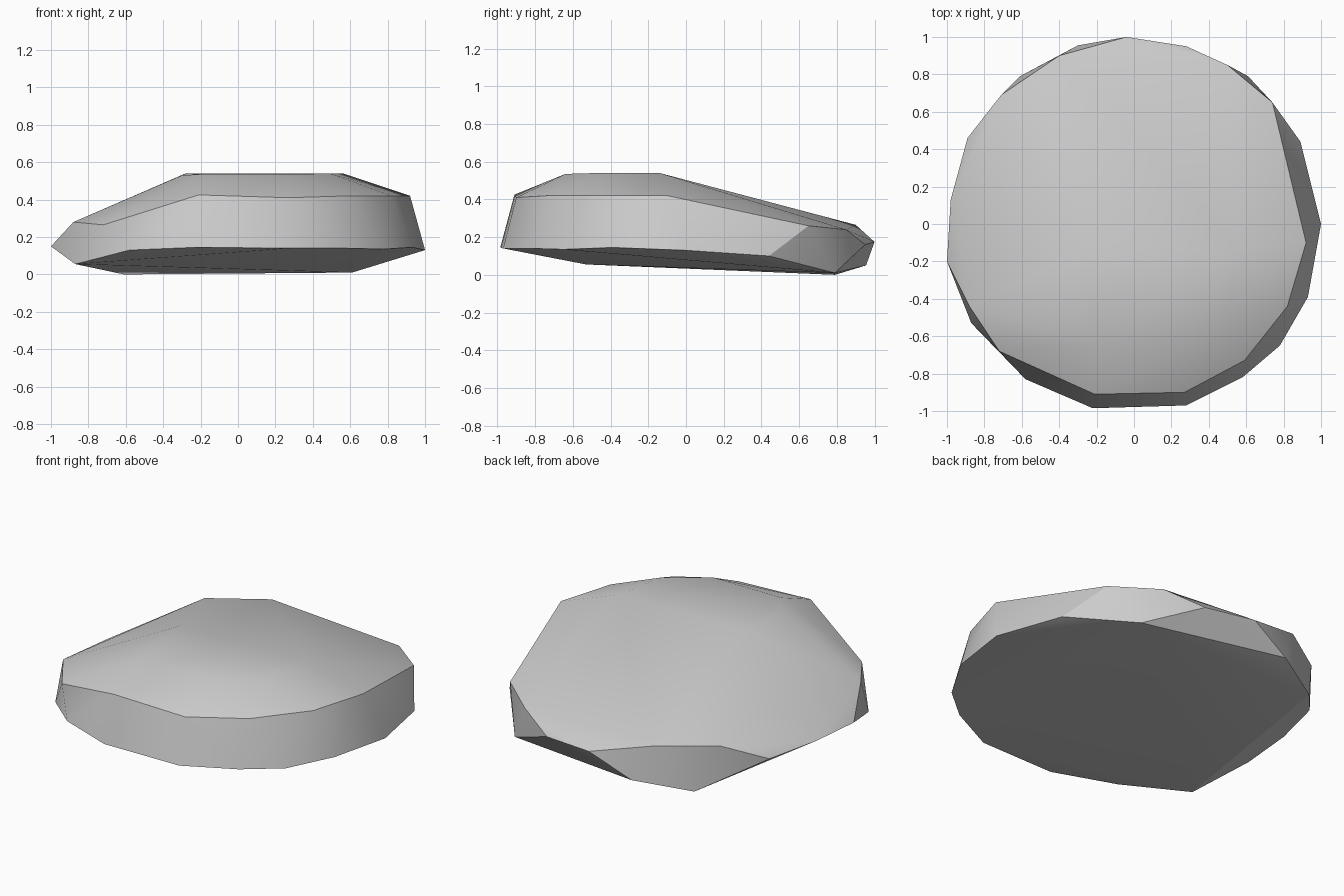
import bpy, bmesh, math

cube = bpy.data.objects.get("Cube")
if cube:
    bpy.data.objects.remove(cube)

# Flat top of the stone, a little forward of centre
plateau = [(-.30, -.49, .53), (-.20, -.64, .535), (.26, -.64, .535),
           (.49, -.47, .54), (.56, -.14, .54), (-.28, -.16, .54)]
# Crease where the top meets the sides: high in front, sloping to the back
upper_rim = [(-.72, -.68, .265), (-.21, -.91, .425), (.27, -.90, .41),
             (.59, -.73, .42), (.82, -.44, .42), (.92, -.10, .42),
             (.74, .65, .26), (.50, .85, .24), (-.40, .90, .265),
             (-.71, .69, .27), (-.88, -.44, .28)]
# Widest line, which also bounds the underside
lower_rim = [(-.22, -.985, .145), (.28, -.97, .14), (.58, -.82, .14),
             (.78, -.65, .135), (.93, -.39, .145), (1, 0, .13),
             (.89, .44, .10), (.61, .79, .01), (.28, .95, .16),
             (-.04, 1, .175), (-.30, .955, .05), (-.61, .79, 0),
             (-.89, .46, .15), (-.98, .13, .16), (-1, -.20, .15),
             (-.87, -.53, .055), (-.58, -.83, .13)]

# Stone skin stretched over the three outlines
bm = bmesh.new()
for p in plateau + upper_rim + lower_rim:
    bm.verts.new(p)
hull = bmesh.ops.convex_hull(bm, input=bm.verts)
loose = {v for v in hull["geom_interior"] + hull["geom_unused"]
         if isinstance(v, bmesh.types.BMVert)}
bmesh.ops.delete(bm, geom=list(loose), context="VERTS")
bmesh.ops.dissolve_limit(bm, angle_limit=math.radians(2),
                         verts=bm.verts, edges=bm.edges)
bmesh.ops.recalc_face_normals(bm, faces=bm.faces)
mesh = bpy.data.meshes.new("stone")
bm.to_mesh(mesh)
bm.free()

# Plain grey
grey = bpy.data.materials.new("stone_grey")
grey.use_nodes = True
colour = (.6, .6, .6, 1)
grey.diffuse_color = colour
grey.node_tree.nodes["Principled BSDF"].inputs["Base Color"].default_value = colour
mesh.materials.append(grey)

stone = bpy.data.objects.new("stone", mesh)
bpy.context.collection.objects.link(stone)
bpy.ops.object.select_all(action="DESELECT")
stone.select_set(True)
bpy.context.view_layer.objects.active = stone
bpy.ops.object.shade_smooth_by_angle(angle=math.radians(30))
